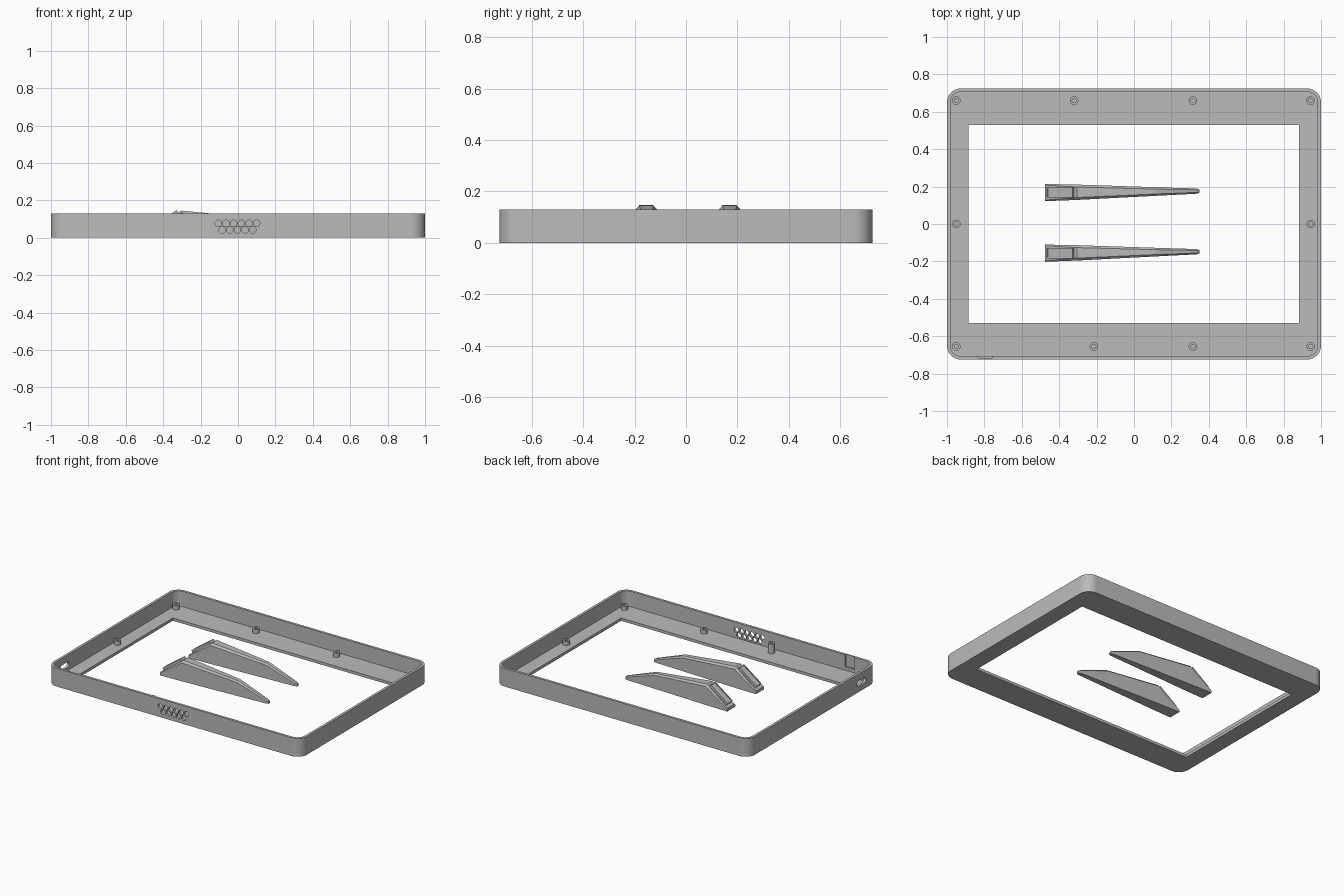
import bpy, bmesh, math
from mathutils import Matrix, Vector

if "Cube" in bpy.data.objects:
    bpy.data.objects.remove(bpy.data.objects["Cube"])

grey = bpy.data.materials.new("plain_grey")
grey.diffuse_color = (0.5, 0.5, 0.5, 1)
grey.use_nodes = True
grey.node_tree.nodes["Principled BSDF"].inputs["Base Color"].default_value = grey.diffuse_color


def finish(name, bm, smooth=True):
    bmesh.ops.recalc_face_normals(bm, faces=bm.faces)
    me = bpy.data.meshes.new(name)
    bm.to_mesh(me)
    bm.free()
    me.materials.append(grey)
    ob = bpy.data.objects.new(name, me)
    bpy.context.collection.objects.link(ob)
    if smooth:
        shade(ob)
    return ob


def shade(ob):
    bpy.ops.object.select_all(action='DESELECT')
    ob.select_set(True)
    bpy.context.view_layer.objects.active = ob
    bpy.ops.object.shade_smooth_by_angle(angle=math.radians(30))


def loft(bm, loops, capped=True):
    """Skin a list of equal-length point loops."""
    rings = [[bm.verts.new(p) for p in loop] for loop in loops]
    n = len(rings[0])
    for a, b in zip(rings, rings[1:]):
        for i in range(n):
            j = (i + 1) % n
            bm.faces.new((a[i], a[j], b[j], b[i]))
    if capped:
        bm.faces.new(rings[0][::-1])
        bm.faces.new(rings[-1])


def rounded_rect(hx, hy, r, steps=10):
    pts = []
    for k, (sx, sy) in enumerate([(1, 1), (-1, 1), (-1, -1), (1, -1)]):
        for i in range(steps + 1):
            a = (k + i / steps) * math.pi / 2
            pts.append((sx * (hx - r) + r * math.cos(a), sy * (hy - r) + r * math.sin(a)))
    return pts


def prism(name, hx, hy, r, z0, z1, matrix=Matrix()):
    bm = bmesh.new()
    pts = rounded_rect(hx, hy, r)
    loft(bm, [[(x, y, z) for x, y in pts] for z in (z0, z1)])
    bm.transform(matrix)
    return finish(name, bm, False)


def box(name, x0, x1, y0, y1, z0, z1):
    bm = bmesh.new()
    loft(bm, [[(x0, y0, z), (x1, y0, z), (x1, y1, z), (x0, y1, z)] for z in (z0, z1)])
    return finish(name, bm, False)


def cut(ob, cutter):
    cutter.hide_render = True
    mod = ob.modifiers.new("cut", 'BOOLEAN')
    mod.operation = 'DIFFERENCE'
    mod.solver = 'EXACT'
    mod.object = cutter
    bpy.context.view_layer.objects.active = ob
    bpy.ops.object.modifier_apply(modifier=mod.name)
    bpy.data.objects.remove(cutter)


# Tray frame: rounded shell with a floor ledge and a large window
H, FLOOR, WALL = 0.13, 0.02, 0.018
frame = prism("frame", 1.0, 0.725, 0.075, 0, H)
cut(frame, prism("inside_cutter", 1 - WALL, 0.725 - WALL, 0.057, FLOOR, H + 0.1))
cut(frame, box("window_cutter", -0.885, 0.883, -0.53, 0.53, -0.1, 0.1))

# Port slot in the left wall and notch inside the front wall
to_side = Matrix.Translation((-1, -0.55, 0.06)) @ Matrix.Rotation(math.pi / 2, 4, 'Y')
cut(frame, prism("port_cutter", 0.02, 0.05, 0.018, -0.06, 0.06, to_side))
cut(frame, box("notch_cutter", -0.835, -0.76, -0.716, -0.68, 0.045, H + 0.05))

# Two staggered rows of round vents through the front wall
bm = bmesh.new()
for count, z in ((6, 0.077), (5, 0.042)):
    for i in range(count):
        x = (i - (count - 1) / 2) * 0.041 - 0.003
        bmesh.ops.create_cone(
            bm, cap_ends=True, segments=24, radius1=0.0175, radius2=0.0175, depth=0.08,
            matrix=Matrix.Translation((x, -0.715, z)) @ Matrix.Rotation(math.pi / 2, 4, 'X'))
cut(frame, finish("vent_cutter", bm, False))
shade(frame)


# Hollow screw posts on the ledge
def post(x, y, top):
    bm = bmesh.new()
    profile = [(0.023, FLOOR - 0.005), (0.023, top), (0.011, top), (0.011, FLOOR + 0.002)]
    loft(bm, [[(x + r * math.cos(i * math.tau / 24), y + r * math.sin(i * math.tau / 24), z)
               for i in range(24)] for r, z in profile])
    finish("screw_post", bm)


for x in (-0.95, -0.32, 0.315, 0.945):
    post(x, 0.66, 0.05)
for x in (-0.95, 0.315, 0.945):
    post(x, -0.655, 0.05)
for x in (-0.95, 0.945):
    post(x, 0, 0.05)
post(-0.215, -0.655, 0.09)


# Tapered stand legs with a raised pad on the sloped end
def leg(y, lean):
    bm = bmesh.new()
    # x, half width, top height, edge bevel
    stations = [(-0.475, 0.046, 0.022, 0.006), (-0.305, 0.041, 0.145, 0.013),
                (0.117, 0.023, 0.105, 0.010), (0.335, 0.014, 0.026, 0.007),
                (0.35, 0.008, 0.018, 0.004)]
    loops = []
    for x, w, h, c in stations:
        yc = y + lean * (x + 0.475) / 0.825
        loops.append([(x, yc + a, z) for a, z in
                      ((-w, 0), (w, 0), (w, h - c), (w - c, h), (c - w, h), (-w, h - c))])
    loft(bm, loops)
    finish("stand_leg", bm, False)

    # Pad: outer block with a shallow recessed centre
    start, end = Vector((-0.457, 0, 0.035)), Vector((-0.32, 0, 0.134))
    along = (end - start).normalized()
    out = Vector((-along.z, 0, along.x))
    mid, half = (start + end) / 2 + Vector((0, y + lean * 0.1, 0)), (end - start).length / 2

    def ring(inset, lift):
        return [mid + along * (s * (half - inset)) + Vector((0, t * (0.028 - inset), 0)) + out * lift
                for s, t in ((-1, -1), (1, -1), (1, 1), (-1, 1))]

    bm = bmesh.new()
    loft(bm, [ring(0, -0.006), ring(0, 0.017), ring(0.006, 0.017), ring(0.006, 0.012)])
    finish("leg_pad", bm, False)


leg(0.168, 0.008)
leg(-0.156, 0.008)
